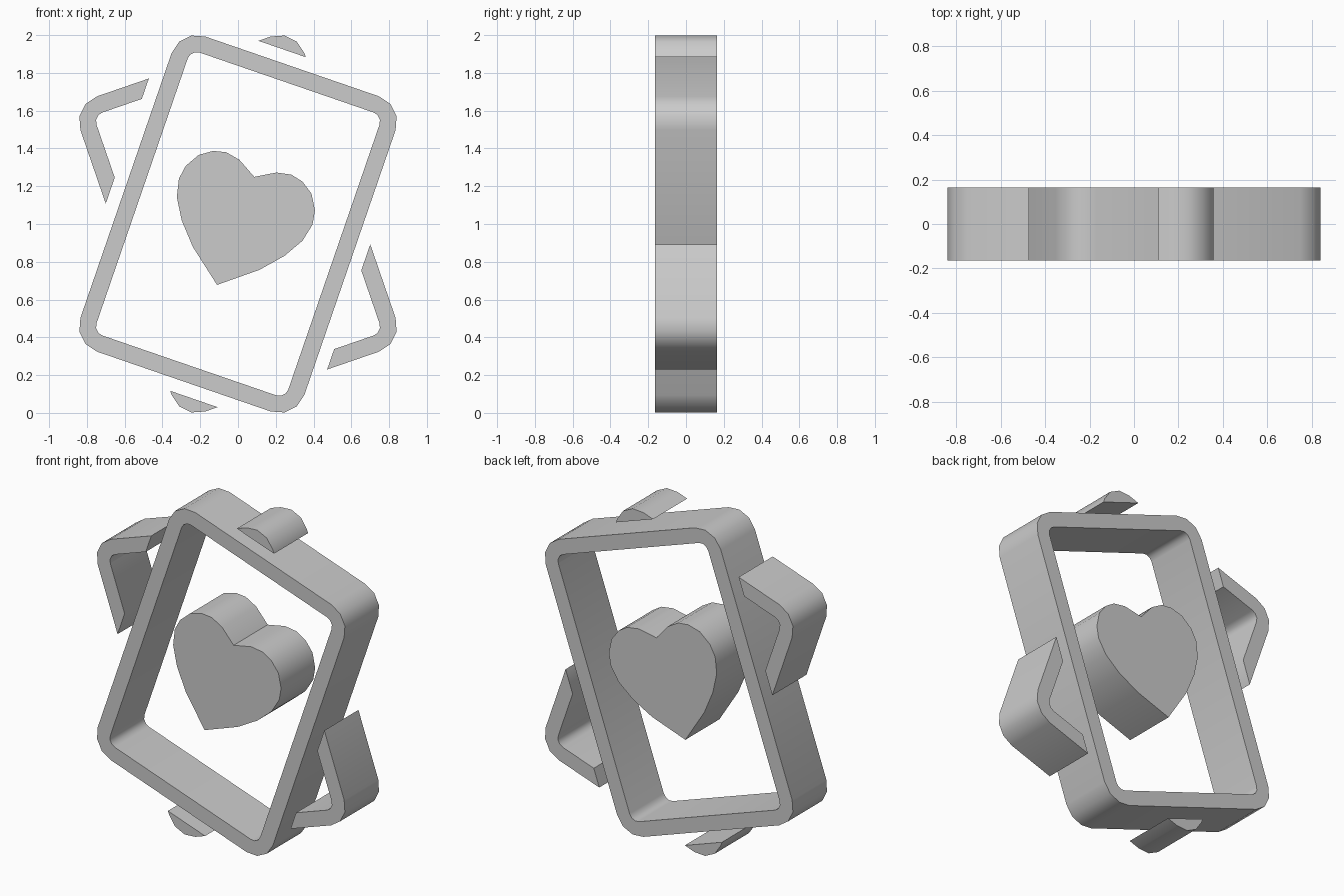
import bpy, bmesh
from math import sin, cos, pi, radians
from mathutils import Vector

if "Cube" in bpy.data.objects:
    bpy.data.objects.remove(bpy.data.objects["Cube"], do_unlink=True)

TILT = radians(19)
HALF_DEPTH = 0.165
HALF_W, HALF_H = 0.627, 0.882
BAR, GAP = 0.09, 0.07

grey = bpy.data.materials.new("light grey")
grey.use_nodes = True
grey.diffuse_color = (0.6, 0.6, 0.6, 1)
grey.node_tree.nodes["Principled BSDF"].inputs["Base Color"].default_value = (0.6, 0.6, 0.6, 1)


def direction(u, v, tilt):
    """Card-plane vector leaning to the side by tilt."""
    return Vector((u * cos(tilt) + v * sin(tilt), 0, v * cos(tilt) - u * sin(tilt)))


def place(u, v, y, tilt):
    return direction(u, v, tilt) + Vector((0, y, 1))


def rounded_rect(w, h, r, steps=3):
    points = []
    for k, (sx, sy) in enumerate([(1, 1), (-1, 1), (-1, -1), (1, -1)]):
        for i in range(steps + 1):
            a = (k + i / steps) * pi / 2
            points.append((sx * (w - r) + r * cos(a), sy * (h - r) + r * sin(a)))
    return points


def ring_bmesh(tilt):
    """Rectangular frame: outer and inner loops joined front, back and around."""
    bm = bmesh.new()
    outer = rounded_rect(HALF_W, HALF_H, 0.14)
    inner = rounded_rect(HALF_W - BAR, HALF_H - BAR, 0.05)
    loops = [[bm.verts.new(place(u, v, y, tilt)) for u, v in pts]
             for pts, y in ((outer, -HALF_DEPTH), (outer, HALF_DEPTH),
                            (inner, HALF_DEPTH), (inner, -HALF_DEPTH))]
    n = len(outer)
    for k in range(4):
        a, b = loops[k], loops[(k + 1) % 4]
        for i in range(n):
            j = (i + 1) % n
            bm.faces.new((a[i], a[j], b[j], b[i]))
    return bm


def finish(name, bm):
    bmesh.ops.recalc_face_normals(bm, faces=bm.faces[:])
    mesh = bpy.data.meshes.new(name)
    bm.to_mesh(mesh)
    bm.free()
    mesh.materials.append(grey)
    obj = bpy.data.objects.new(name, mesh)
    bpy.context.collection.objects.link(obj)
    bpy.ops.object.select_all(action='DESELECT')
    obj.select_set(True)
    bpy.context.view_layer.objects.active = obj
    bpy.ops.object.shade_smooth_by_angle(angle=radians(40))


# Front card frame
finish("front_card_frame", ring_bmesh(TILT))

# Rear card: only the corners showing beyond the front card and its gap
corners = {
    "rear_card_left_corner": (1, 0, HALF_W),
    "rear_card_right_corner": (-1, 0, HALF_W),
    "rear_card_top_corner": (0, 1, HALF_H),
    "rear_card_bottom_corner": (0, -1, HALF_H),
}
for name, (u, v, half) in corners.items():
    bm = ring_bmesh(-TILT)
    normal = direction(u, v, TILT)
    bmesh.ops.bisect_plane(bm, geom=bm.verts[:] + bm.edges[:] + bm.faces[:],
                           plane_co=Vector((0, 0, 1)) + normal * (half + GAP),
                           plane_no=normal, clear_inner=True)
    bmesh.ops.holes_fill(bm, edges=[e for e in bm.edges if e.is_boundary], sides=0)
    finish(name, bm)

# Heart: half outline from cleft to tip, mirrored
half = [(0, 0.264), (0.104, 0.324), (0.183, 0.339), (0.25, 0.323), (0.316, 0.278),
        (0.362, 0.2), (0.374, 0.125), (0.352, 0.028), (0.288, -0.079),
        (0.187, -0.192), (0, -0.341)]
outline = half + [(-u, v) for u, v in half[-2:0:-1]]
bm = bmesh.new()
face = bm.faces.new([bm.verts.new(place(u, v, -HALF_DEPTH, TILT)) for u, v in outline])
extruded = bmesh.ops.extrude_face_region(bm, geom=[face], use_keep_orig=True)
bmesh.ops.translate(bm, vec=(0, 2 * HALF_DEPTH, 0),
                    verts=[g for g in extruded["geom"] if isinstance(g, bmesh.types.BMVert)])
finish("heart", bm)
